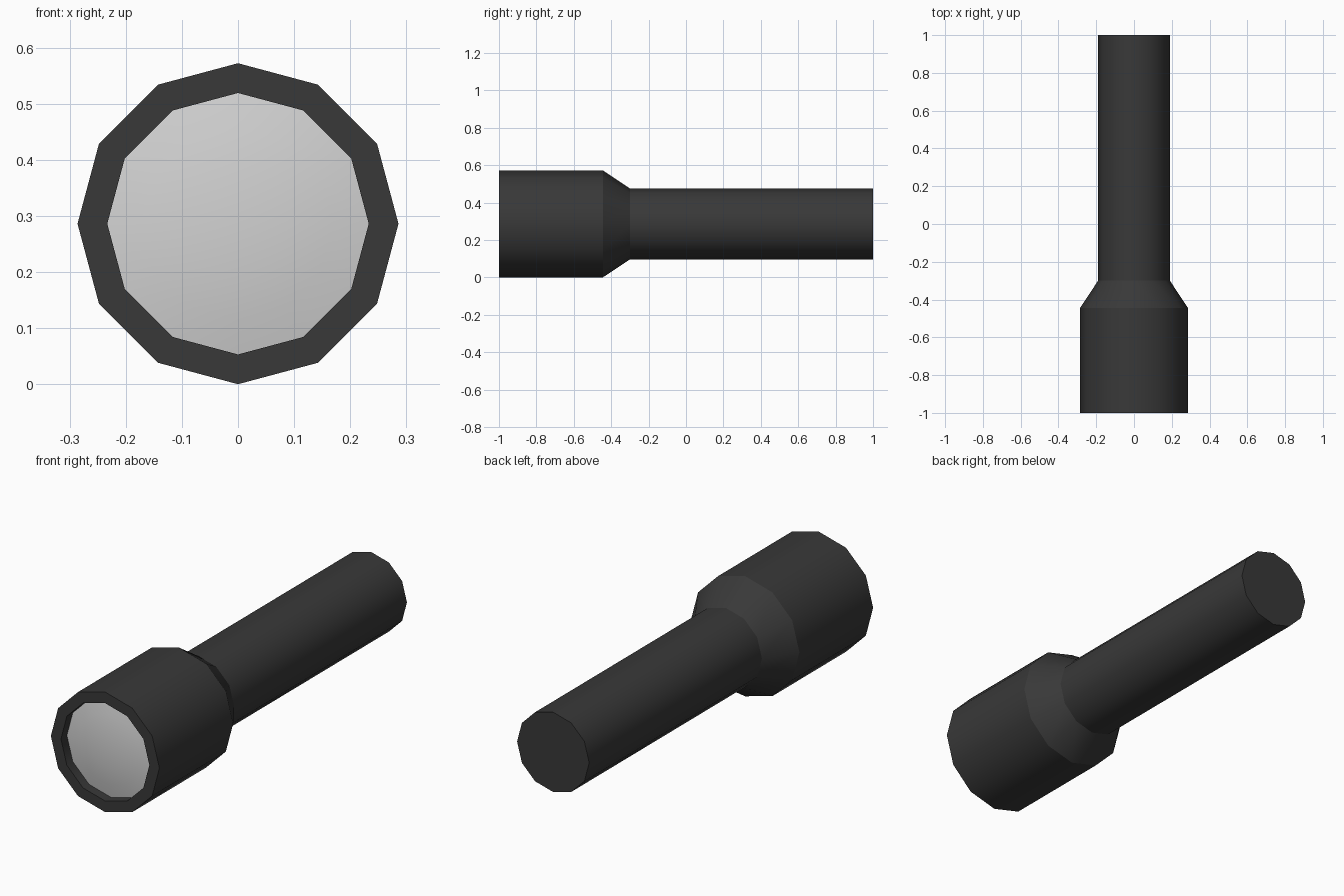
import bpy, bmesh, math

SIDES = 12
AXIS_Z = 0.286

if "Cube" in bpy.data.objects:
    bpy.data.objects.remove(bpy.data.objects["Cube"], do_unlink=True)


def material(name, value):
    mat = bpy.data.materials.new(name)
    mat.use_nodes = True
    colour = (value, value, value, 1)
    mat.diffuse_color = colour
    mat.node_tree.nodes["Principled BSDF"].inputs["Base Color"].default_value = colour
    return mat


def lathe(name, profile, mat, cap_end=False, apex=None, angle=32):
    """Turn (y, radius) points around the long axis."""
    bm = bmesh.new()
    rings = []
    for y, r in profile:
        turns = [2 * math.pi * i / SIDES for i in range(SIDES)]
        rings.append([bm.verts.new((r * math.cos(a), y, AXIS_Z + r * math.sin(a)))
                      for a in turns])
    for a, b in zip(rings, rings[1:]):
        for i in range(SIDES):
            j = (i + 1) % SIDES
            bm.faces.new((a[i], a[j], b[j], b[i]))
    if cap_end:
        bm.faces.new(rings[-1])
    if apex is not None:
        tip = bm.verts.new((0, apex, AXIS_Z))
        for i in range(SIDES):
            bm.faces.new((rings[-1][i], rings[-1][(i + 1) % SIDES], tip))
    bmesh.ops.recalc_face_normals(bm, faces=bm.faces)
    # An open dome must face forward
    if apex is not None and sum(f.normal.y for f in bm.faces) > 0:
        bmesh.ops.reverse_faces(bm, faces=bm.faces)
    mesh = bpy.data.meshes.new(name)
    bm.to_mesh(mesh)
    bm.free()
    mesh.materials.append(mat)
    obj = bpy.data.objects.new(name, mesh)
    bpy.context.collection.objects.link(obj)
    bpy.ops.object.select_all(action="DESELECT")
    obj.select_set(True)
    bpy.context.view_layer.objects.active = obj
    bpy.ops.object.shade_smooth_by_angle(angle=math.radians(angle))
    return obj


black = material("black_casing", 0.04)
glass = material("pale_lens", 0.65)

# Casing: recess wall, front rim, wide head, tapered neck, grip and end cap
lathe("casing",
      [(-0.955, 0.233), (-1.0, 0.233), (-1.0, 0.286), (-0.445, 0.286),
       (-0.30, 0.19), (1.0, 0.19)], black, cap_end=True)

# Lens: shallow dome set inside the rim
lathe("lens", [(-0.955, 0.233), (-0.967, 0.17), (-0.976, 0.09)], glass, apex=-0.979)
